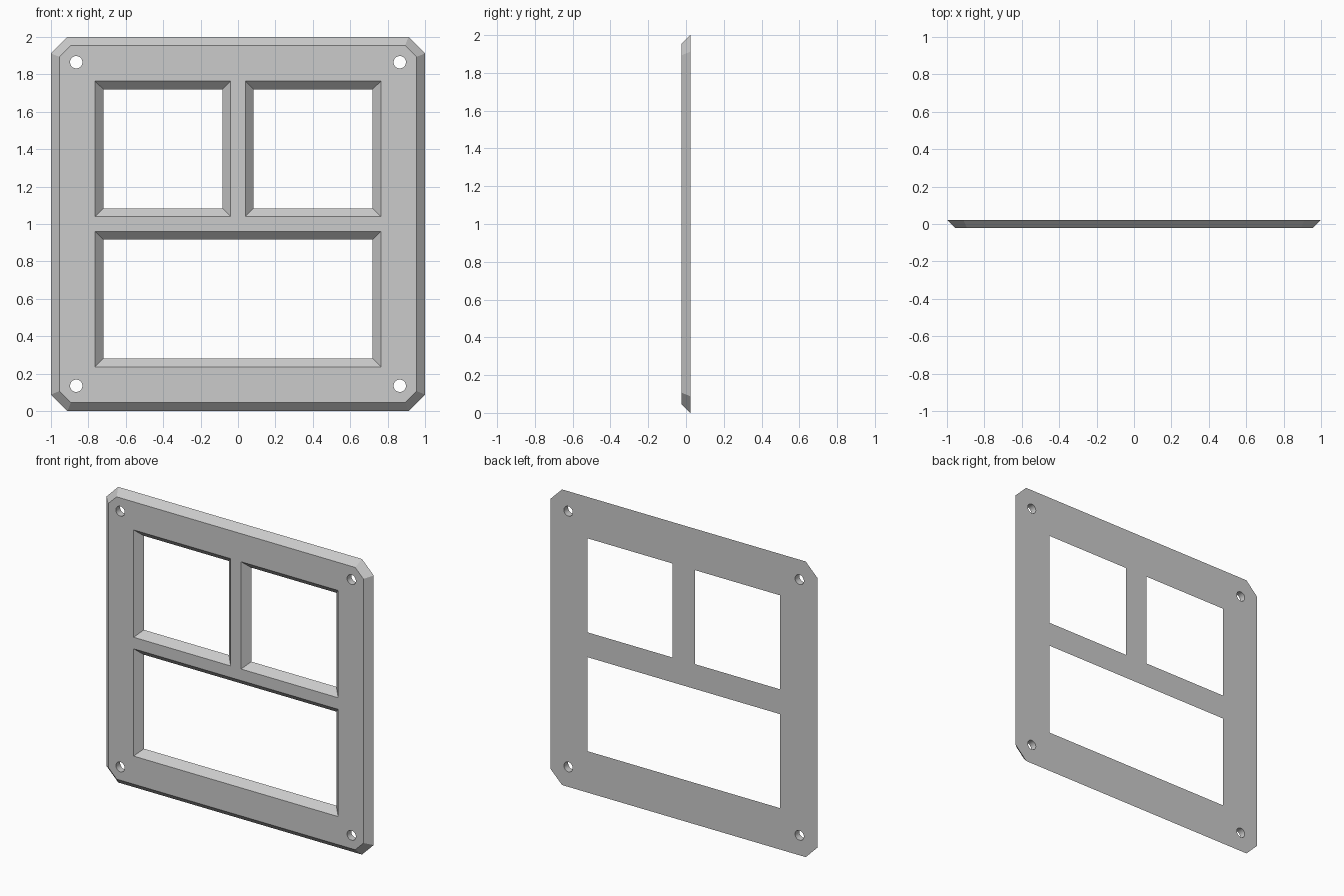
import bpy, bmesh, math

if "Cube" in bpy.data.objects:
    bpy.data.objects.remove(bpy.data.objects["Cube"])

H = 0.0225      # half thickness
BEVEL = 0.045   # 45 degree slope over the full thickness


def loft(name, front, back, y0, y1):
    """Solid between two matching (x, z) outlines at y0 and y1."""
    bm = bmesh.new()
    a = [bm.verts.new((x, y0, z)) for x, z in front]
    b = [bm.verts.new((x, y1, z)) for x, z in back]
    bm.faces.new(a)
    bm.faces.new(b[::-1])
    n = len(a)
    for i in range(n):
        j = (i + 1) % n
        bm.faces.new((a[j], a[i], b[i], b[j]))
    bmesh.ops.recalc_face_normals(bm, faces=bm.faces)
    me = bpy.data.meshes.new(name)
    bm.to_mesh(me)
    bm.free()
    ob = bpy.data.objects.new(name, me)
    bpy.context.collection.objects.link(ob)
    return ob


def octagon(r, c):
    """Square outline of half size r with corners cut by c, centred on z = 1."""
    k = r - c
    pts = [(r, -k), (r, k), (k, r), (-k, r), (-r, k), (-r, -k), (-k, -r), (k, -r)]
    return [(x, z + 1) for x, z in pts]


def rect(x0, x1, z0, z1, d):
    return [(x0 + d, z0 + d), (x1 - d, z0 + d), (x1 - d, z1 - d), (x0 + d, z1 - d)]


# Plate with chamfered rim and cut corners
CUT = 0.088
plate = loft("panel_frame", octagon(1 - BEVEL, CUT - BEVEL * (2 - math.sqrt(2))),
             octagon(1, CUT), -H, H)

# Tapered window cutters, extended past both faces along the slope
cutters = []
for x0, x1, z0, z1 in [(-0.765, -0.039, 1.039, 1.765),
                       (0.039, 0.765, 1.039, 1.765),
                       (-0.765, 0.765, 0.235, 0.961)]:
    cutters.append(loft("window_cutter", rect(x0, x1, z0, z1, -0.02),
                        rect(x0, x1, z0, z1, BEVEL + 0.02), -H - 0.02, H + 0.02))

# Corner screw hole cutters
for sx in (-1, 1):
    for sz in (-1, 1):
        ring = [(sx * 0.865 + 0.033 * math.cos(t * math.tau / 32),
                 1 + sz * 0.865 + 0.033 * math.sin(t * math.tau / 32)) for t in range(32)]
        cutters.append(loft("hole_cutter", ring, ring, -0.1, 0.1))

# Cut the openings, then remove the cutters
bpy.context.view_layer.objects.active = plate
plate.select_set(True)
for c in cutters:
    c.hide_render = True
    m = plate.modifiers.new("cut", 'BOOLEAN')
    m.object = c
    m.operation = 'DIFFERENCE'
    m.solver = 'EXACT'
    bpy.ops.object.modifier_apply(modifier=m.name)
    bpy.data.objects.remove(c)

bpy.ops.object.shade_smooth_by_angle(angle=math.radians(30))
